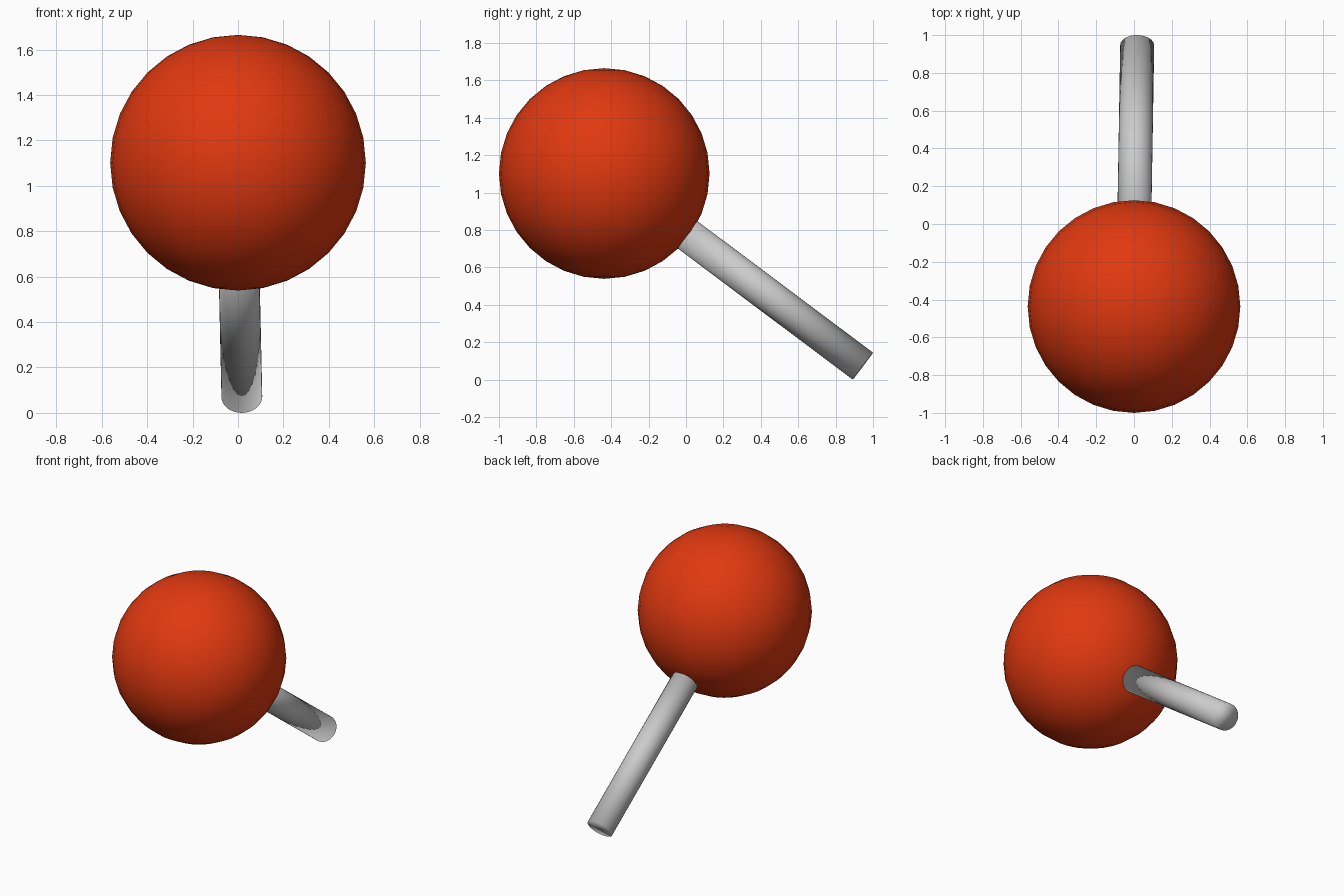
import bpy
from mathutils import Vector

if "Cube" in bpy.data.objects:
    bpy.data.objects.remove(bpy.data.objects["Cube"])


def finish(name, color=None):
    obj = bpy.context.object
    obj.name = name
    bpy.ops.object.shade_smooth()
    if color:
        mat = bpy.data.materials.new(name + "_paint")
        mat.diffuse_color = color
        mat.use_nodes = True
        mat.node_tree.nodes["Principled BSDF"].inputs["Base Color"].default_value = mat.diffuse_color
        obj.data.materials.append(mat)
    return obj


# Round red head
bpy.ops.mesh.primitive_uv_sphere_add(segments=32, ring_count=16, radius=0.563,
                                     location=(0, -0.437, 1.102))
finish("ball", (0.75, 0.04, 0.005, 1))

# Slanted shaft, running from just inside the ball down to the ground
top = Vector((0.001, -0.01, 0.788))
tip = Vector((0.017, 0.946, 0.072))
axis = tip - top
bpy.ops.mesh.primitive_cylinder_add(vertices=32, radius=0.09, depth=axis.length,
                                    location=(top + tip) / 2)
shaft = finish("shaft")
shaft.rotation_euler = axis.to_track_quat('Z', 'Y').to_euler()
